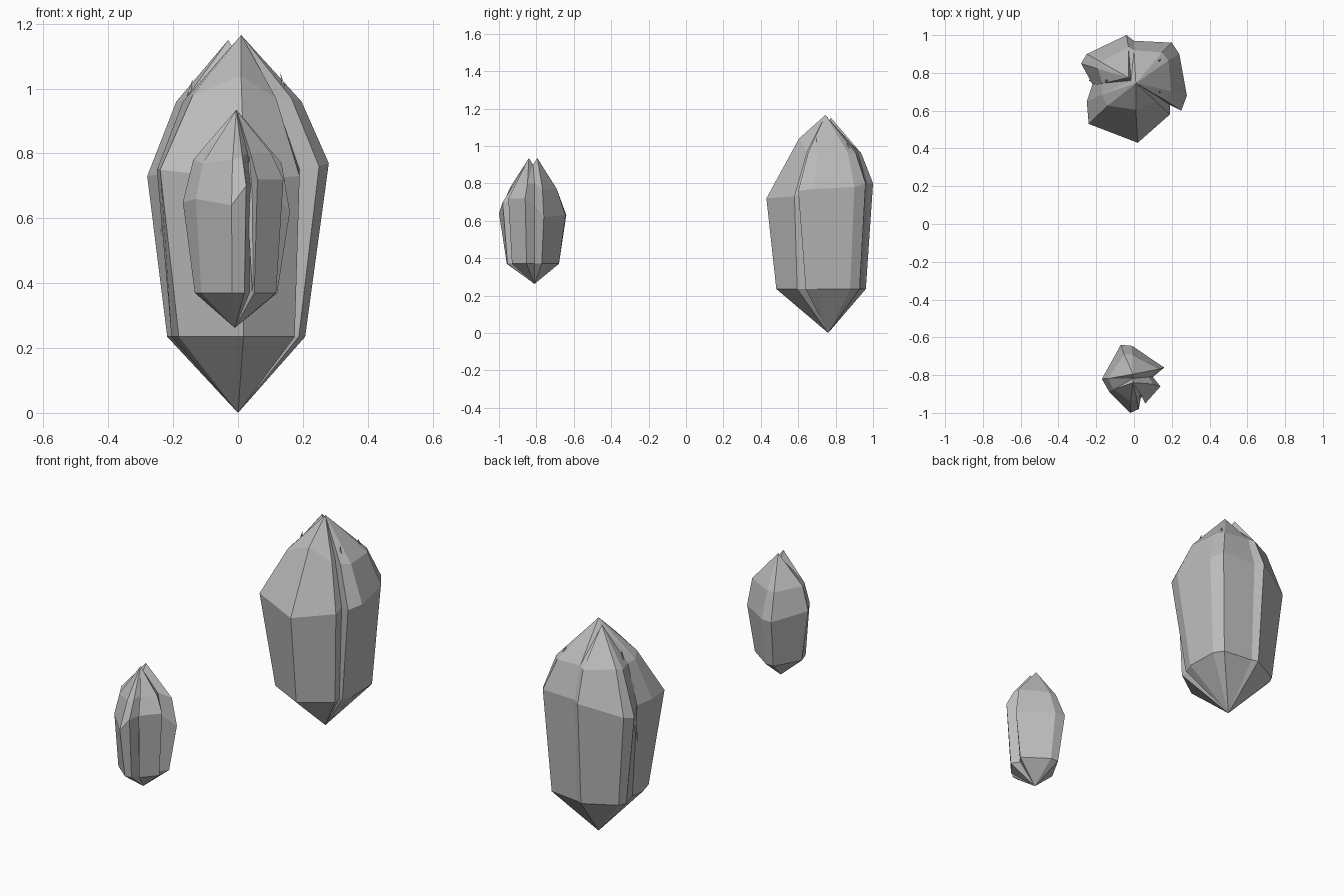
import bpy
import bmesh
from mathutils import Vector

cube = bpy.data.objects.get("Cube")
if cube:
    bpy.data.objects.remove(cube, do_unlink=True)

# Single stone colour
stone = bpy.data.materials.new("grey_crystal")
stone.use_nodes = True
colour = (0.5, 0.5, 0.5, 1)
stone.diffuse_color = colour
stone.node_tree.nodes["Principled BSDF"].inputs["Base Color"].default_value = colour


def finish(name, bm):
    """Turn a bmesh into a flat shaded stone object."""
    bmesh.ops.recalc_face_normals(bm, faces=bm.faces[:])
    mesh = bpy.data.meshes.new(name)
    bm.to_mesh(mesh)
    bm.free()
    mesh.materials.append(stone)
    part = bpy.data.objects.new(name, mesh)
    bpy.context.collection.objects.link(part)
    return part


def crystal(name, columns, root, tips, valley, choose_tip, base_height):
    """Loft ridges and grooves from a root point up to a split peak.

    Each column holds the widest point, the base factor, the shoulder factor
    and the shoulder height; factors pull the point towards the axis.
    """
    bm = bmesh.new()
    axis = Vector(root)
    root_vert = bm.verts.new(root)
    tip_verts = [bm.verts.new(tip) for tip in tips]
    valley_vert = bm.verts.new(valley)

    def pulled(x, y, factor, height):
        return bm.verts.new((axis.x + (x - axis.x) * factor,
                             axis.y + (y - axis.y) * factor, height))

    rings = []
    for x, y, z, base, shoulder, top in columns:
        rings.append((pulled(x, y, base, base_height),
                      bm.verts.new((x, y, z)),
                      pulled(x, y, shoulder, top),
                      tip_verts[choose_tip(x, y)]))

    for this, following in zip(rings, rings[1:] + rings[:1]):
        bm.faces.new((root_vert, following[0], this[0]))
        for level in range(2):
            bm.faces.new((this[level], following[level],
                          following[level + 1], this[level + 1]))
        left, right = this[2], following[2]
        if this[3] is following[3]:
            bm.faces.new((left, right, this[3]))
        else:
            bm.faces.new((left, right, valley_vert))
            bm.faces.new((left, valley_vert, this[3]))
            bm.faces.new((right, following[3], valley_vert))
    return finish(name, bm)


def shard(name, bottom, top, width, bulge=0.6):
    """Slender four sided splinter between two points."""
    bm = bmesh.new()
    bottom, top = Vector(bottom), Vector(top)
    along = top - bottom
    side = along.orthogonal().normalized() * width
    other = along.normalized().cross(side)
    middle = bottom.lerp(top, bulge)
    ends = [bm.verts.new(bottom), bm.verts.new(top)]
    ring = [bm.verts.new(middle + offset) for offset in (side, other, -side, -other)]
    for first, second in zip(ring, ring[1:] + ring[:1]):
        for end in ends:
            bm.faces.new((first, second, end))
    return finish(name, bm)


# Large crystal: counterclockwise ridges with narrow grooves between them
large_columns = [
    (0.02, 0.43, 0.72, 0.84, 0.47, 1.04),
    (0.19, 0.58, 0.73, 0.92, 0.62, 0.97),
    (0.19, 0.63, 0.75, 0.86, 0.6, 0.97),
    (0.25, 0.6, 0.76, 0.75, 0.66, 0.97),
    (0.28, 0.68, 0.77, 0.74, 0.7, 0.96),
    (0.24, 0.9, 0.78, 0.84, 0.76, 0.96),
    (0.2, 0.96, 0.8, 0.84, 0.74, 0.96),
    (0, 0.97, 0.8, 0.9, 0.76, 0.97),
    (-0.04, 1, 0.8, 0.84, 0.74, 0.96),
    (-0.25, 0.9, 0.74, 0.8, 0.7, 0.97),
    (-0.28, 0.85, 0.73, 0.78, 0.68, 0.96),
    (-0.22, 0.74, 0.74, 0.88, 0.76, 0.96),
    (-0.25, 0.65, 0.75, 0.82, 0.68, 0.96),
    (-0.24, 0.53, 0.75, 0.76, 0.58, 0.98),
]
crystal("large_crystal", large_columns, (0, 0.76, 0),
        [(0.01, 0.745, 1.165), (-0.03, 0.775, 1.15)], (-0.015, 0.76, 1.125),
        lambda x, y: int(x < 0 and y > 0.7), 0.235)

# Small crystal
small_columns = [
    (-0.02, -1, 0.64, 0.78, 0.68, 0.78),
    (0.025, -0.98, 0.7, 0.85, 0.66, 0.79),
    (0.04, -0.9, 0.7, 0.9, 0.8, 0.8),
    (0.06, -0.95, 0.72, 0.86, 0.7, 0.8),
    (0.14, -0.86, 0.72, 0.85, 0.75, 0.8),
    (0.1, -0.81, 0.68, 0.9, 0.8, 0.8),
    (0.16, -0.76, 0.62, 0.77, 0.85, 0.77),
    (-0.01, -0.645, 0.63, 0.79, 0.72, 0.77),
    (-0.07, -0.64, 0.63, 0.77, 0.7, 0.77),
    (-0.17, -0.82, 0.65, 0.77, 0.8, 0.78),
    (-0.13, -0.89, 0.66, 0.86, 0.82, 0.77),
]
crystal("small_crystal", small_columns, (-0.01, -0.81, 0.262),
        [(-0.005, -0.84, 0.935), (-0.005, -0.795, 0.935)], (-0.005, -0.818, 0.9),
        lambda x, y: int(y > -0.825), 0.37)

# Splinters lodged in the cracks
shard("right_splinter", (0.24, 0.67, 0.6), (0.13, 0.7, 1.05), 0.025)
shard("back_splinter", (0.17, 0.92, 0.7), (0.13, 0.86, 1.02), 0.035)
shard("left_splinter", (-0.24, 0.76, 0.55), (-0.14, 0.76, 1.03), 0.03)
shard("front_splinter", (0.045, -0.92, 0.36), (0.035, -0.89, 0.83), 0.015)
